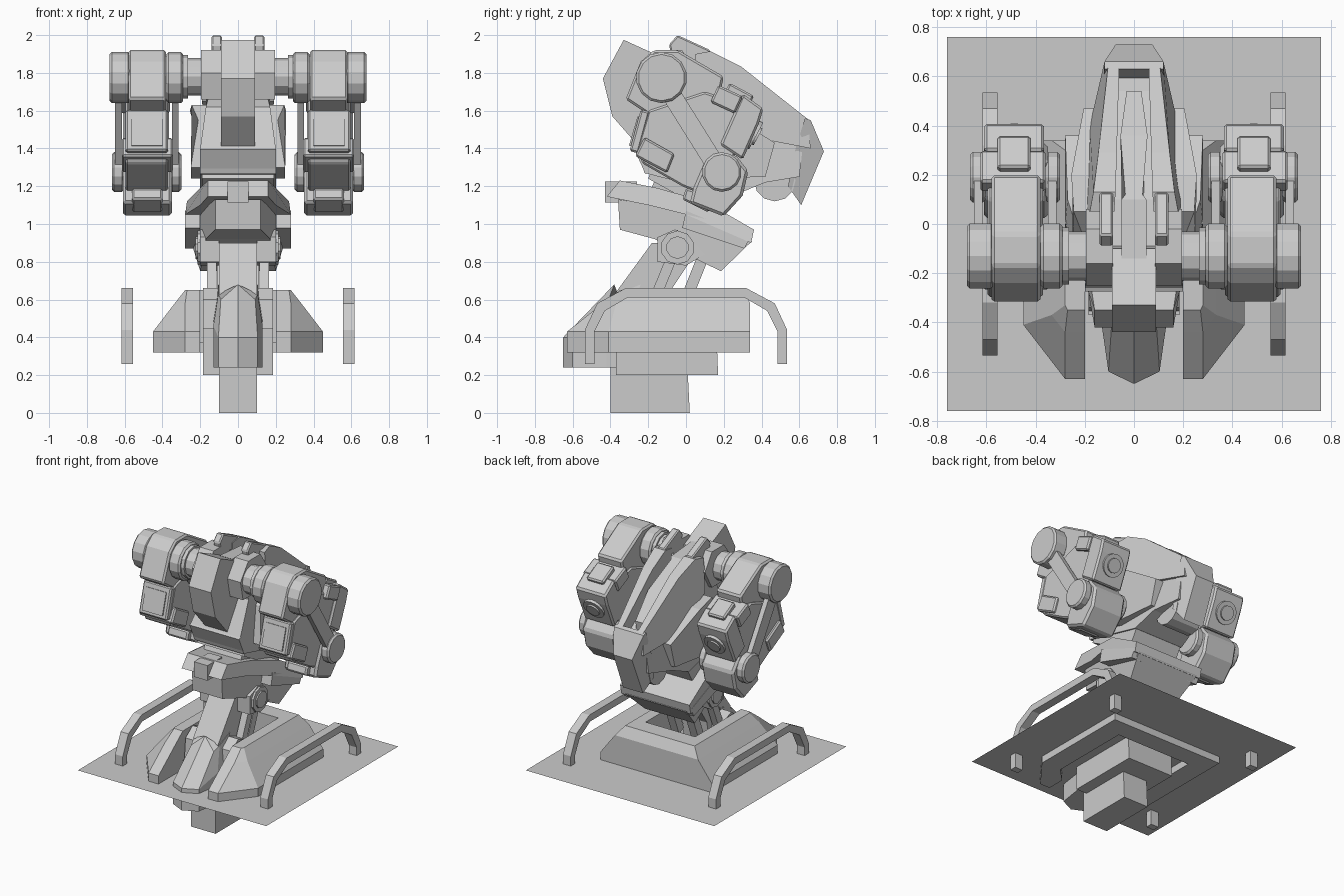
import bpy, bmesh, math
from mathutils import Vector

grey = bpy.data.materials.new("mid_grey")
grey.diffuse_color = (0.6, 0.6, 0.6, 1)


def finish(name, bm, bevel=0):
    bmesh.ops.recalc_face_normals(bm, faces=bm.faces)
    me = bpy.data.meshes.new(name)
    bm.to_mesh(me)
    bm.free()
    me.materials.append(grey)
    ob = bpy.data.objects.new(name, me)
    bpy.context.collection.objects.link(ob)
    if bevel:
        mod = ob.modifiers.new("bevel", 'BEVEL')
        mod.width, mod.segments, mod.limit_method = bevel, 1, 'ANGLE'
    return ob


def loft(name, rings, bevel=0):
    """Skin a list of equal-length point rings and cap both ends."""
    bm = bmesh.new()
    vs = [[bm.verts.new(p) for p in r] for r in rings]
    n = len(vs[0])
    for a, b in zip(vs, vs[1:]):
        for i in range(n):
            j = (i + 1) % n
            bm.faces.new((a[i], a[j], b[j], b[i]))
    bm.faces.new(vs[0])
    bm.faces.new(vs[-1])
    return finish(name, bm, bevel)


def slab(name, pts, w=0.1, bevel=0):
    """Side outline (y, z[, half width]) spread evenly about the centre."""
    p = [(q[0], q[1], q[2] if len(q) > 2 else w) for q in pts]
    loft(name, [[(-q[2], q[0], q[1]) for q in p], [(q[2], q[0], q[1]) for q in p]], bevel)


def pair(name, pts, x0=0, x1=0, bevel=0):
    """Side outline (y, z[, inner x, outer x]) built on the right and left."""
    p = [tuple(q) if len(q) > 2 else (q[0], q[1], x0, x1) for q in pts]
    for side, s in (("right", 1), ("left", -1)):
        loft(f"{name}_{side}", [[(s * q[2], q[0], q[1]) for q in p],
                                [(s * q[3], q[0], q[1]) for q in p]], bevel)


def bar(a, b, w):
    """Outline of a straight bar of width w from a to b."""
    a, b = Vector(a), Vector(b)
    d = (b - a).normalized() * w / 2
    n = Vector((-d.y, d.x))
    return [a + n, b + n, b - n, a - n]


def cyl(name, loc, r, depth, axis=(1, 0, 0), n=14, bevel=0):
    bm = bmesh.new()
    m = Vector(axis).to_track_quat('Z', 'Y').to_matrix().to_4x4()
    m.translation = loc
    bmesh.ops.create_cone(bm, cap_ends=True, segments=n, radius1=r,
                          radius2=r, depth=depth, matrix=m)
    finish(name, bm, bevel)


def cyl_pair(name, x, y, z, r, depth, axis=(1, 0, 0), n=14, bevel=0):
    for side, s in (("right", 1), ("left", -1)):
        cyl(f"{name}_{side}", (s * x, y, z), r, depth, axis, n, bevel)


# ---- floor plate, guard rails, plinth ----
bm = bmesh.new()
bm.faces.new([bm.verts.new((x, y, 0.37)) for x, y in
              ((-.76, -.76), (.76, -.76), (.76, .76), (-.76, .76))])
finish("floor_plate", bm)

outer = [(-.535, .26), (-.535, .44), (-.47, .58), (-.32, .66)]
inner = [(-.485, .26), (-.485, .43), (-.43, .54), (-.31, .61)]
half = outer + [(-y, z) for y, z in reversed(outer)]
back = inner + [(-y, z) for y, z in reversed(inner)]
pair("guard_rail", half + back[::-1], .555, .617)

foot = [(.2, -.63), (.28, -.63), (.45, -.41), (.45, .34), (.3, .34), (.3, -.4), (.2, -.5)]
plan = [(.2, -.63), (.28, -.63), (.45, -.41), (.45, .34), (.2, .34)]
mid = [(.2, -.44), (.28, -.44), (.335, -.37), (.335, .34), (.2, .34)]
top = [(.2, -.35), (.27, -.35), (.28, -.33), (.28, .3), (.2, .3)]
for side, s in (("right", 1), ("left", -1)):
    loft(f"plinth_foot_{side}", [[(s * x, y, z) for x, y in foot] for z in (.32, .37)])
    loft(f"plinth_{side}", [[(s * x, y, z) for x, y in ring] for ring, z in
                            ((plan, .37), (plan, .43), (mid, .58), (top, .65))])
slab("plinth_foot_rear", [(.2, .32), (.2, .37), (.34, .37), (.34, .32)], .3)
slab("plinth_rear", [(.18, .37), (.18, .65), (.3, .65), (.34, .58), (.34, .37)], .2)

# ---- lower pillar, nose and leg ----
slab("ground_pillar", [(-.4, 0), (-.4, .4), (0, .4), (.02, 0)], .1)
slab("pillar_block", [(-.37, .2), (-.37, .45), (.16, .45), (.17, .2)], .185)
loft("nose", [[(x * .13, y, z) for x, y, z in ring] for ring in (
    [(-1, -.3, .24), (-1, -.42, .24), (-.8, -.6, .24), (0, -.65, .24), (.8, -.6, .24), (1, -.42, .24), (1, -.3, .24)],
    [(-1, -.3, .5), (-1, -.42, .46), (-.8, -.6, .4), (0, -.65, .4), (.8, -.6, .4), (1, -.42, .46), (1, -.3, .5)],
    [(-.8, -.24, .68), (-.8, -.36, .63), (-.7, -.41, .6), (0, -.38, .68), (.7, -.41, .6), (.8, -.36, .63), (.8, -.24, .68)])])
slab("leg", [(-.38, .5), (-.37, .64), (-.18, .9), (.0, .9), (.02, .8), (-.1, .62), (-.12, .4)], .1)
pair("leg_side", [(-.36, .38), (-.34, .6), (-.26, .66), (-.16, .62), (-.12, .38)], .1, .185)
pair("piston", bar((-.2, .52), (-.06, .86), .055), .115, .165)
pair("rear_piston", bar((-.02, .55), (.1, .85), .06), .05, .11)
pair("hinge_cheek", [(-.15, .8), (-.15, .93), (-.06, .97), (.08, .95), (.1, .84), (0, .78)], .1, .2)
cyl_pair("hinge_disc", .17, -.045, .875, .09, .09, n=10)
cyl_pair("hinge_cap", .175, -.045, .875, .06, .1, n=10)

# ---- neck and collar ----
slab("neck_body", [(-.36, 1.13, .12), (-.35, .97, .12), (-.165, .92, .17),
                   (.185, .75, .2), (.35, .91, .25), (.1, 1.06, .22)])
slab("collar", [(-.42, 1.145, .16), (-.35, 1.23, .16), (-.15, 1.19, .19), (.1, 1.12, .27),
                (.36, .97, .28), (.345, .9, .28), (0, 1.05, .28), (-.2, 1.1, .2)])
pair("collar_skirt", [(0, 1.07), (.34, .93), (.31, .87), (-.02, .98)], .2, .28)
slab("collar_knob", bar((-.43, 1.17), (-.26, 1.17), .11), .055)
slab("turntable", [(-.2, 1.24), (-.16, 1.36), (.26, 1.17), (.18, 1.03)], .19)
slab("turntable_rim", bar((-.17, 1.22), (.19, 1.05), .07), .15)

# ---- central hull ----
slab("hull_core", [(-.13, 1.8, .12), (.1, 1.76, .17), (.3, 1.66, .15), (.54, 1.5, .12),
                   (.62, 1.42, .11), (.6, 1.25, .12), (.42, 1.22, .18), (.25, 1.15, .2),
                   (-.22, 1.27, .2), (-.26, 1.4, .2), (-.12, 1.62, .17)])
slab("prow", [(-.33, 1.975), (-.44, 1.77), (-.39, 1.57), (-.25, 1.41), (-.05, 1.5), (-.1, 1.87)], .09)
slab("ridge", [(-.14, 1.89, .05), (.1, 1.87, .05), (.12, 1.86, .035), (.36, 1.72, .055),
               (.54, 1.57, .03), (.52, 1.45, .03), (0, 1.7, .05)])
pair("top_rail", [(.05, 1.9, .08, .18), (.13, 1.915, .075, .165), (.29, 1.835, .07, .145),
                  (.645, 1.555, .06, .105), (.66, 1.4, .06, .12), (.4, 1.45, .08, .18),
                  (.05, 1.65, .08, .19)])
pair("top_fin", [(-.07, 1.86), (-.09, 1.95), (-.045, 2.0), (.13, 1.92), (.1, 1.84)], .085, .14, .008)
slab("tail_hood", [(.63, 1.56, .12), (.66, 1.55, .12), (.73, 1.385, .075), (.61, 1.1, .08),
                   (.54, 1.2, .12), (.58, 1.4, .125)])
cyl("tail_drum", (0, .47, 1.23), .11, .22, n=12)
pair("hull_flank", [(-.04, 1.55, .15, .21), (.05, 1.63, .15, .245), (.2, 1.6, .15, .255),
                    (.47, 1.43, .11, .205), (.42, 1.25, .12, .205), (.1, 1.24, .15, .25),
                    (-.1, 1.3, .15, .25)])
slab("chin_plate", bar((-.26, 1.4), (-.2, 1.27), .03), .2)
pair("shoulder_block", [(-.22, 1.66), (-.25, 1.8), (-.16, 1.92), (-.02, 1.92), (.06, 1.8), (-.02, 1.66)], .085, .195)

# ---- shoulder axle ----
cyl_pair("axle", .25, -.13, 1.78, .1, .14, n=12)
cyl_pair("axle_ring", .28, -.13, 1.78, .115, .03, n=12)

# ---- side pods ----
cyl_pair("inner_drum", .335, -.13, 1.775, .135, .09, bevel=.012)
cyl_pair("outer_drum", .625, -.13, 1.775, .135, .11, bevel=.012)
pair("pod_upper", [(-.32, 1.66), (-.24, 1.86), (-.17, 1.92), (-.04, 1.92), (.2, 1.78),
                   (.12, 1.42), (-.2, 1.58)], .38, .58, .012)
pair("pod_core", [(-.2, 1.6), (.1, 1.7), (.33, 1.62), (.24, 1.3), (.1, 1.15),
                  (-.02, 1.2), (-.23, 1.32), (-.26, 1.4)], .37, .595, .01)
pair("window_frame", bar((-.215, 1.6), (-.275, 1.38), .05), .37, .595, .01)
pair("window_pane", bar((-.24, 1.565), (-.285, 1.41), .035), .4, .565)
pair("pod_rear_band", [(.3, 1.69), (.41, 1.61), (.385, 1.53), (.3, 1.34), (.18, 1.42)], .365, .61, .012)
pair("rear_cover", bar((.2, 1.69), (.33, 1.62), .13), .42, .555, .01)

aft = (0, math.cos(math.radians(28)), -math.sin(math.radians(28)))
cyl_pair("lens_ring", .487, .345, 1.48, .08, .06, aft, 16)
cyl_pair("lens", .487, .355, 1.475, .05, .06, aft, 16)

pair("pod_lower", [(.02, 1.11), (.04, 1.19), (.1, 1.33), (.26, 1.37), (.33, 1.28),
                   (.3, 1.15), (.2, 1.04)], .35, .61, .015)
pair("lower_muzzle", [(-.02, 1.13), (.0, 1.19), (.14, 1.15), (.12, 1.06)], .4, .56, .01)
pair("belly_box", [(-.27, 1.36), (-.22, 1.46), (-.06, 1.37), (-.1, 1.27)], .345, .615, .01)

# linkage arms either side of each pod
link = bar((-.13, 1.77), (.18, 1.275), .1)
pair("outer_link", link, .615, .65)
pair("inner_link", link, .315, .35)
cyl_pair("outer_link_disc", .635, .19, 1.275, .105, .065, bevel=.012)
cyl_pair("inner_link_disc", .33, .19, 1.275, .105, .06, bevel=.012)
pair("side_clip", bar((.15, 1.69), (.28, 1.63), .1), .36, .625, .01)
